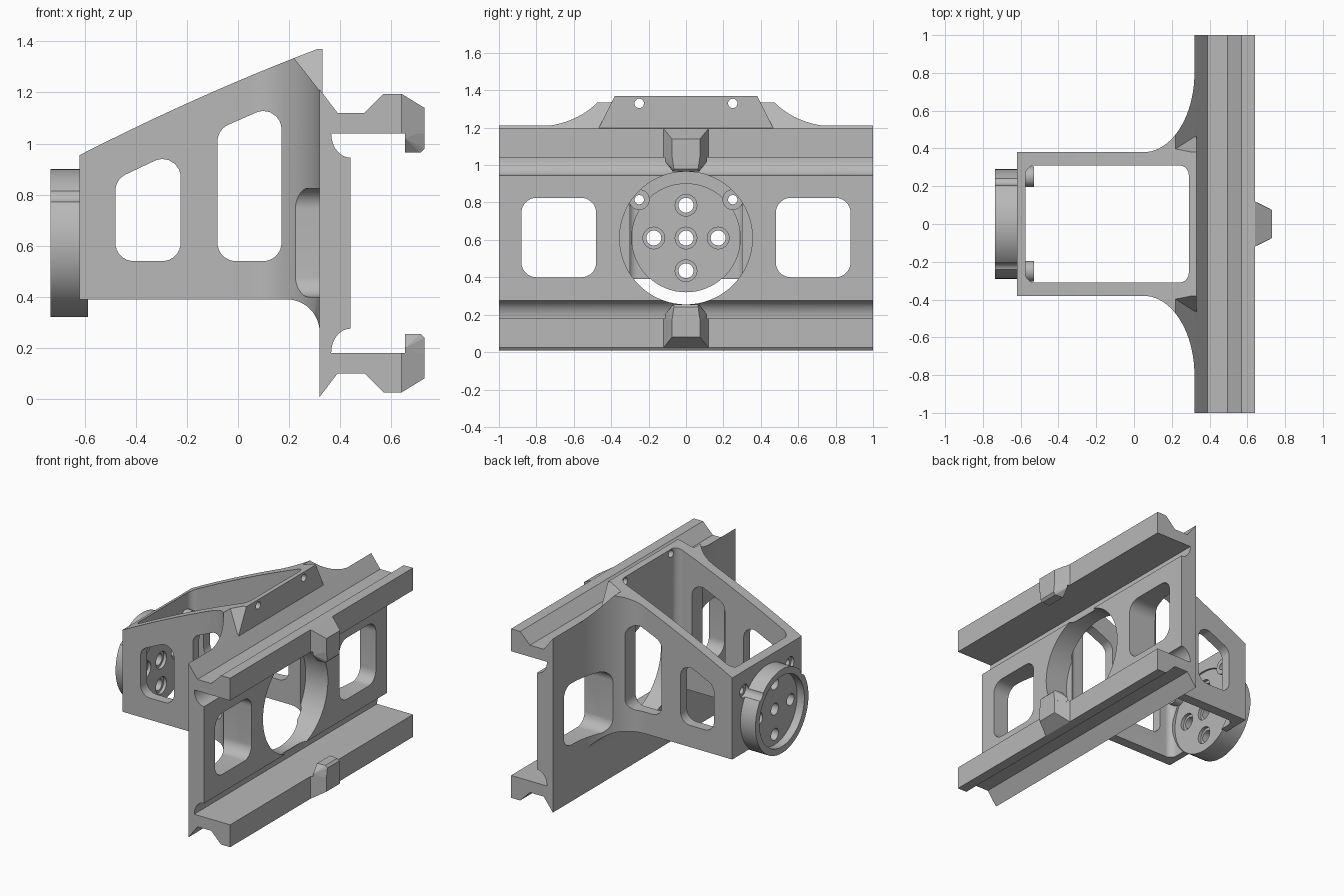
import bpy, bmesh
from math import sin, cos, pi
from mathutils import Vector

cube = bpy.data.objects.get("Cube")
if cube:
    bpy.data.objects.remove(cube)

grey = bpy.data.materials.new("machined grey")
grey.use_nodes = True
grey.diffuse_color = (0.48, 0.48, 0.48, 1)
grey.node_tree.nodes["Principled BSDF"].inputs["Base Color"].default_value = (0.48, 0.48, 0.48, 1)

MID = 0.61  # height of the rail and disc centre line
AXES = {"x": lambda a, b, t: (t, a, b),
        "y": lambda a, b, t: (a, t, b),
        "z": lambda a, b, t: (a, b, t)}


def finish(name, bm):
    bmesh.ops.recalc_face_normals(bm, faces=bm.faces)
    mesh = bpy.data.meshes.new(name)
    bm.to_mesh(mesh)
    bm.free()
    mesh.materials.append(grey)
    ob = bpy.data.objects.new(name, mesh)
    bpy.context.collection.objects.link(ob)
    return ob


def prism(name, pts, axis, lo, hi):
    """Extrude a 2D outline along an axis."""
    bm = bmesh.new()
    ends = [[bm.verts.new(AXES[axis](a, b, t)) for a, b in pts] for t in (lo, hi)]
    bm.faces.new(ends[0])
    bm.faces.new(ends[1])
    for i in range(len(pts)):
        j = (i + 1) % len(pts)
        bm.faces.new((ends[0][i], ends[0][j], ends[1][j], ends[1][i]))
    return finish(name, bm)


def arc(cx, cy, rx, ry, start, end, n=12):
    return [(cx + rx * cos(start + (end - start) * i / n),
             cy + ry * sin(start + (end - start) * i / n)) for i in range(n + 1)]


def disc(name, y, z, r, lo, hi, n=48):
    return prism(name, arc(y, z, r, r, 0, 2 * pi, n)[:-1], "x", lo, hi)


def rounded(corners, r, n=7):
    """Round each corner of a convex outline."""
    out = []
    for i, c in enumerate(corners):
        c = Vector(c)
        u = (Vector(corners[i - 1]) - c).normalized()
        v = (Vector(corners[(i + 1) % len(corners)]) - c).normalized()
        half = u.angle(v) / 2
        centre = c + (u + v).normalized() * r / sin(half)
        a = c + u * r * cos(half) / sin(half) - centre
        b = c + v * r * cos(half) / sin(half) - centre
        for k in range(n + 1):
            d = a.lerp(b, k / n).normalized() * r
            out.append(tuple(centre + d))
    return out


def rect(a0, a1, b0, b1):
    return [(a0, b0), (a1, b0), (a1, b1), (a0, b1)]


def boolean(ob, tool, op="DIFFERENCE", keep=False):
    mod = ob.modifiers.new("cut", "BOOLEAN")
    mod.operation, mod.solver, mod.object = op, "EXACT", tool
    bpy.context.view_layer.objects.active = ob
    bpy.ops.object.modifier_apply(modifier=mod.name)
    if not keep:
        bpy.data.objects.remove(tool)


def hull(name, pts):
    bm = bmesh.new()
    for p in pts:
        bm.verts.new(p)
    bmesh.ops.convex_hull(bm, input=bm.verts)
    return finish(name, bm)


# Double-flanged rail, its profile mirrored about the centre line
lower = [(0.32, 0.008), (0.39, 0.1), (0.495, 0.1), (0.57, 0.025), (0.64, 0.025), (0.64, 0.18)]
lower += arc(0.44, 0.18, 0.075, 0.095, pi, pi / 2)
upper = [(x, 2 * MID - z) for x, z in reversed(lower)]
rail = prism("rail", lower + upper, "y", -1, 1)

# Clamp lugs at the middle of both flanges
for label, flip in (("upper", False), ("lower", True)):
    block, hook = [], []
    for s in (-1, 1):
        block += [(0.63, s * 0.12, 1.04), (0.64, s * 0.12, 1.04), (0.64, s * 0.12, 1.195),
                  (0.63, s * 0.12, 1.195), (0.73, s * 0.075, 1.14), (0.73, s * 0.075, 1.04)]
        hook += [(0.655, s * 0.113, 1.05), (0.73, s * 0.075, 1.05), (0.655, s * 0.07, 0.965),
                 (0.655, s * 0.113, 1.02), (0.715, s * 0.065, 0.965), (0.73, s * 0.065, 0.98)]
    for part, pts in (("lug", block), ("hook", hook)):
        hull(label + "_" + part, [(x, y, 2 * MID - z if flip else z) for x, y, z in pts])

# Bracket: flared plan outline intersected with the side outline
flare = [(-0.62, 0.38)] + arc(0.05, 0.8, 0.27, 0.42, -pi / 2, 0, 20) + [(0.33, 0.8)]
plan = flare + [(x, -y) for x, y in reversed(flare)]
bracket = prism("bracket", plan, "z", 0.1, 1.5)
side = [(-0.62, 0.39)] + arc(0.19, 0.26, 0.13, 0.13, pi / 2, 0) + [(0.33, 0.26), (0.33, 1.37)]
for i in range(13):
    t = 1 - i / 12
    side.append((-0.62 + 0.93 * t, 0.955 + 0.415 * t + 0.06 * t * (1 - t)))
boolean(bracket, prism("side_outline", side, "y", -1.1, 1.1), "INTERSECT")

# Sloped relief on the top of each flare
for s in (-1, 1):
    relief = prism("flare_relief", [(0.12, 1.463), (0.36, 1.155), (0.5, 1.155), (0.5, 1.463)],
                   "y", s * 0.4, s * 1.1)
    for v in relief.data.vertices:
        if abs(v.co.y) < 0.5:
            v.co.y = s * (0.38 + (1.37 - v.co.z) * 0.5)
    boolean(bracket, relief)

# Open cavity through the bracket
boolean(bracket, prism("cavity", rounded(rect(-0.575, 0.29, -0.31, 0.31), 0.05), "z", -0.1, 2))

# Shallow seat for the disc, and corner bosses on the end wall
boolean(bracket, disc("disc_seat", 0, MID, 0.29, -0.59, -0.5, 64))
for s in (-1, 1):
    boolean(bracket, disc("corner_boss", s * 0.25, 0.815, 0.055, -0.6, -0.53), "UNION")

# Side wall windows
for corners in ([(-0.48, 0.54), (-0.225, 0.54), (-0.225, 0.98), (-0.48, 0.86)],
                [(-0.08, 0.54), (0.17, 0.54), (0.17, 1.165), (-0.08, 1.055)]):
    boolean(bracket, prism("wall_window", rounded(corners, 0.07), "y", -1, 1))

# Round opening and rounded windows through the rail
opening = disc("opening", 0, MID, 0.355, 0.27, 0.6, 72)
boolean(rail, opening, keep=True)
boolean(bracket, opening)
for s in (-1, 1):
    lo, hi = sorted((s * 0.48, s * 0.88))
    window = prism("rail_window", rounded(rect(lo, hi, 0.4, 0.825), 0.08), "x", 0.1, 0.6)
    boolean(rail, window, keep=True)
    boolean(bracket, window)
    # Small screw holes at the top edge
    boolean(bracket, disc("top_hole", s * 0.25, 1.33, 0.025, 0.2, 0.5, 24))

# End disc with a recessed outer face
end_disc = disc("end_disc", 0, MID, 0.29, -0.735, -0.588, 64)
boolean(end_disc, disc("recess", 0, MID, 0.245, -0.8, -0.68, 64))

# Countersunk bolt holes and corner screw holes through disc and wall
holes = []
for y, z in ((0, 0), (0.172, 0), (-0.172, 0), (0, 0.175), (0, -0.175)):
    holes += [(y, MID + z, 0.04, -0.8, -0.5), (y, MID + z, 0.058, -0.61, -0.5)]
for s in (-1, 1):
    holes += [(s * 0.25, 0.815, 0.025, -0.8, -0.5), (s * 0.25, 0.815, 0.045, -0.8, -0.6)]
for y, z, r, lo, hi in holes:
    tool = disc("hole", y, z, r, lo, hi, 32)
    boolean(end_disc, tool, keep=True)
    boolean(bracket, tool)

# Smooth the curved faces and keep crisp edges
for ob in (rail, bracket, end_disc):
    bpy.ops.object.select_all(action="DESELECT")
    ob.select_set(True)
    bpy.context.view_layer.objects.active = ob
    bpy.ops.object.shade_smooth_by_angle(angle=pi / 6)
